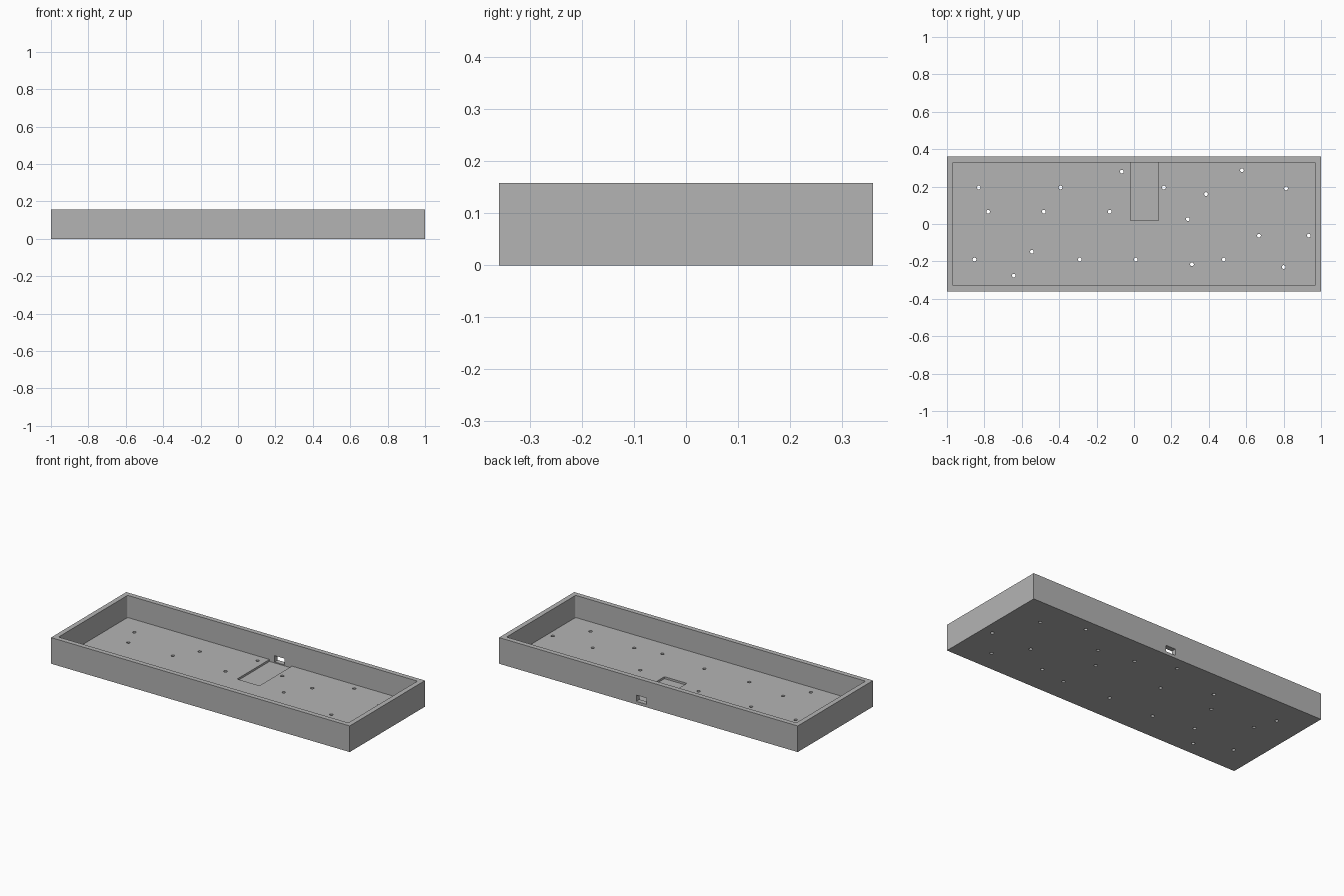
import bpy
import bmesh
from mathutils import Matrix, Vector

old = bpy.data.objects.get("Cube")
if old:
    bpy.data.objects.remove(old, do_unlink=True)

# Overall sizes
HALF_X, HALF_Y, HEIGHT = 1.0, 0.36, 0.158
WALL, FLOOR, POCKET_FLOOR = 0.03, 0.024, 0.012
IN_X, IN_Y = HALF_X - WALL, HALF_Y - WALL

grey = bpy.data.materials.new("plain_grey")
grey.use_nodes = True
colour = (0.456, 0.456, 0.456, 1)
grey.diffuse_color = colour
grey.node_tree.nodes["Principled BSDF"].inputs["Base Color"].default_value = colour


def add_object(name, bm):
    mesh = bpy.data.meshes.new(name)
    bm.to_mesh(mesh)
    bm.free()
    mesh.materials.append(grey)
    obj = bpy.data.objects.new(name, mesh)
    bpy.context.collection.objects.link(obj)
    return obj


def box(name, low, high, corner=0):
    """Box between two corners, with optional rounded upright edges."""
    low, high = Vector(low), Vector(high)
    bm = bmesh.new()
    place = Matrix.Translation((low + high) / 2) @ Matrix.Diagonal((*(high - low), 1))
    bmesh.ops.create_cube(bm, size=1, matrix=place)
    if corner:
        upright = [e for e in bm.edges
                   if abs(e.verts[0].co.z - e.verts[1].co.z) > 0.01]
        bmesh.ops.bevel(bm, geom=upright, offset=corner, segments=4,
                        profile=0.5, affect="EDGES")
    return add_object(name, bm)


def cut(target, cutter):
    """Subtract the cutter, then discard it."""
    cutter.hide_render = True
    mod = target.modifiers.new("cut", "BOOLEAN")
    mod.operation = "DIFFERENCE"
    mod.solver = "EXACT"
    mod.object = cutter
    bpy.context.view_layer.objects.active = target
    bpy.ops.object.modifier_apply(modifier=mod.name)
    bpy.data.objects.remove(cutter, do_unlink=True)


# Tray body with its open cavity
tray = box("case_tray", (-HALF_X, -HALF_Y, 0), (HALF_X, HALF_Y, HEIGHT))
cut(tray, box("cavity_cutter", (-IN_X, -IN_Y, FLOOR),
              (IN_X, IN_Y, HEIGHT + 0.1), corner=0.008))

# Shallow recess in the floor against the back wall
cut(tray, box("recess_cutter", (-0.02, 0.02, POCKET_FLOOR),
              (0.13, IN_Y, FLOOR + 0.02)))

# Cable port through the back wall
cut(tray, box("port_cutter", (0.014, IN_Y - 0.02, 0.018),
              (0.08, HALF_Y + 0.05, 0.056)))

# Screw holes through the floor
holes = [
    (-0.83, 0.195), (-0.78, 0.066), (-0.853, -0.19), (-0.643, -0.276),
    (-0.546, -0.148), (-0.482, 0.066), (-0.393, 0.195), (-0.29, -0.19),
    (-0.13, 0.066), (-0.065, 0.28), (0.01, -0.19), (0.16, 0.195),
    (0.288, 0.026), (0.385, 0.16), (0.31, -0.216), (0.48, -0.19),
    (0.577, 0.288), (0.668, -0.062), (0.813, 0.19), (0.8, -0.23),
    (0.935, -0.062),
]
bm = bmesh.new()
for x, y in holes:
    bmesh.ops.create_cone(bm, cap_ends=True, segments=20, radius1=0.01,
                          radius2=0.01, depth=0.12,
                          matrix=Matrix.Translation((x, y, 0.02)))
cut(tray, add_object("hole_cutter", bm))
